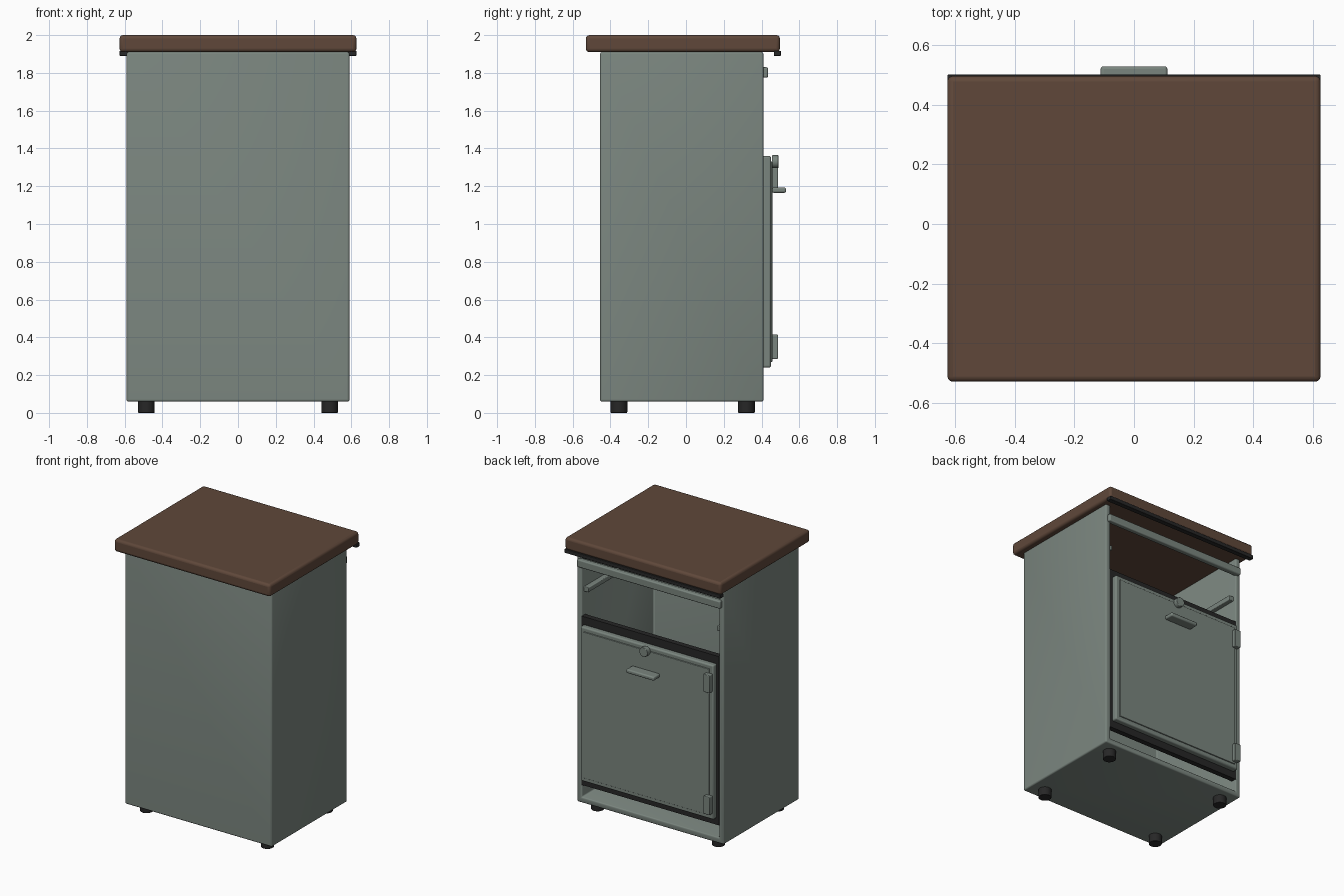
import bpy, bmesh, math
from mathutils import Matrix, Vector

if "Cube" in bpy.data.objects:
    bpy.data.objects.remove(bpy.data.objects["Cube"])


def material(name, rgb):
    m = bpy.data.materials.new(name)
    m.diffuse_color = (*rgb, 1)
    m.use_nodes = True
    m.node_tree.nodes["Principled BSDF"].inputs["Base Color"].default_value = m.diffuse_color
    return m


SAGE = material("sage_metal", (0.195, 0.235, 0.21))
BROWN = material("brown_wood", (0.115, 0.064, 0.042))
DARK = material("dark_rubber", (0.02, 0.02, 0.02))


def finish(bm, name, mat, bevel=0.0, shell=0.0):
    me = bpy.data.meshes.new(name)
    bm.to_mesh(me)
    bm.free()
    ob = bpy.data.objects.new(name, me)
    bpy.context.collection.objects.link(ob)
    me.materials.append(mat)
    if shell:
        s = ob.modifiers.new("shell", 'SOLIDIFY')
        s.thickness, s.offset, s.use_even_offset = shell, -1, True
    if bevel:
        b = ob.modifiers.new("bevel", 'BEVEL')
        b.width, b.segments, b.limit_method = bevel, 3, 'ANGLE'
    bpy.context.view_layer.objects.active = ob
    bpy.ops.object.select_all(action='DESELECT')
    ob.select_set(True)
    bpy.ops.object.shade_smooth_by_angle(angle=math.radians(35))
    return ob


def box(name, x, y, z, mat, bevel=0.0, shell=0.0, open_dirs=()):
    """Box from ranges; faces pointing along open_dirs are removed."""
    bm = bmesh.new()
    lo, hi = Vector((x[0], y[0], z[0])), Vector((x[1], y[1], z[1]))
    bmesh.ops.create_cube(bm, size=1, matrix=Matrix.Translation((lo + hi) / 2)
                          @ Matrix.Diagonal((*(hi - lo), 1)))
    bm.normal_update()
    gone = [f for f in bm.faces if any(f.normal.dot(Vector(d)) > 0.9 for d in open_dirs)]
    if gone:
        bmesh.ops.delete(bm, geom=gone, context='FACES')
    return finish(bm, name, mat, bevel, shell)


def cylinder(name, loc, r, h, mat, rot=Matrix(), bevel=0.004):
    bm = bmesh.new()
    bmesh.ops.create_cone(bm, cap_ends=True, segments=32, radius1=r, radius2=r, depth=h,
                          matrix=Matrix.Translation(loc) @ rot)
    return finish(bm, name, mat, bevel)


# cabinet shell, open at the back and under the top
box("cabinet_body", (-0.59, 0.59), (-0.455, 0.41), (0.06, 1.91), SAGE, 0.01, 0.04,
    ((0, 1, 0), (0, 0, 1)))

# wooden top with dark edge strip
box("wooden_top", (-0.627, 0.627), (-0.53, 0.497), (1.91, 2.0), BROWN, 0.018)
box("edge_strip", (-0.627, 0.627), (0.465, 0.502), (1.89, 1.917), DARK, 0.003)

# rail across the top of the opening
box("top_rail", (-0.575, 0.575), (0.395, 0.434), (1.775, 1.83), SAGE, 0.008)

# inner runners and feet
for s, side in ((-1, "left"), (1, "right")):
    box(f"{side}_runner", sorted((s * 0.515, s * 0.555)), (-0.38, 0.385), (1.585, 1.62), SAGE, 0.005)
    for y, end in ((-0.355, "front"), (0.32, "rear")):
        cylinder(f"{end}_{side}_foot", (s * 0.485, y, 0.033), 0.044, 0.066, DARK)

# door with gasket and raised inner panel
box("door_gasket", (-0.552, 0.552), (0.37, 0.409), (0.19, 1.415), DARK)
box("door", (-0.535, 0.535), (0.405, 0.45), (0.24, 1.36), SAGE, 0.01)
box("door_panel", (-0.505, 0.505), (0.44, 0.457), (0.27, 1.33), SAGE, 0.003)

# lock, handle and hinges
cylinder("door_lock", (0, 0.472, 1.33), 0.034, 0.036, SAGE, Matrix.Rotation(math.pi / 2, 4, 'X'))
box("door_handle", (-0.112, 0.112), (0.455, 0.53), (1.165, 1.193), SAGE, 0.009)
for z, lvl in ((0.35, "lower"), (1.235, "upper")):
    box(f"{lvl}_hinge", (-0.53, -0.48), (0.45, 0.487), (z - 0.065, z + 0.065), SAGE, 0.005)
